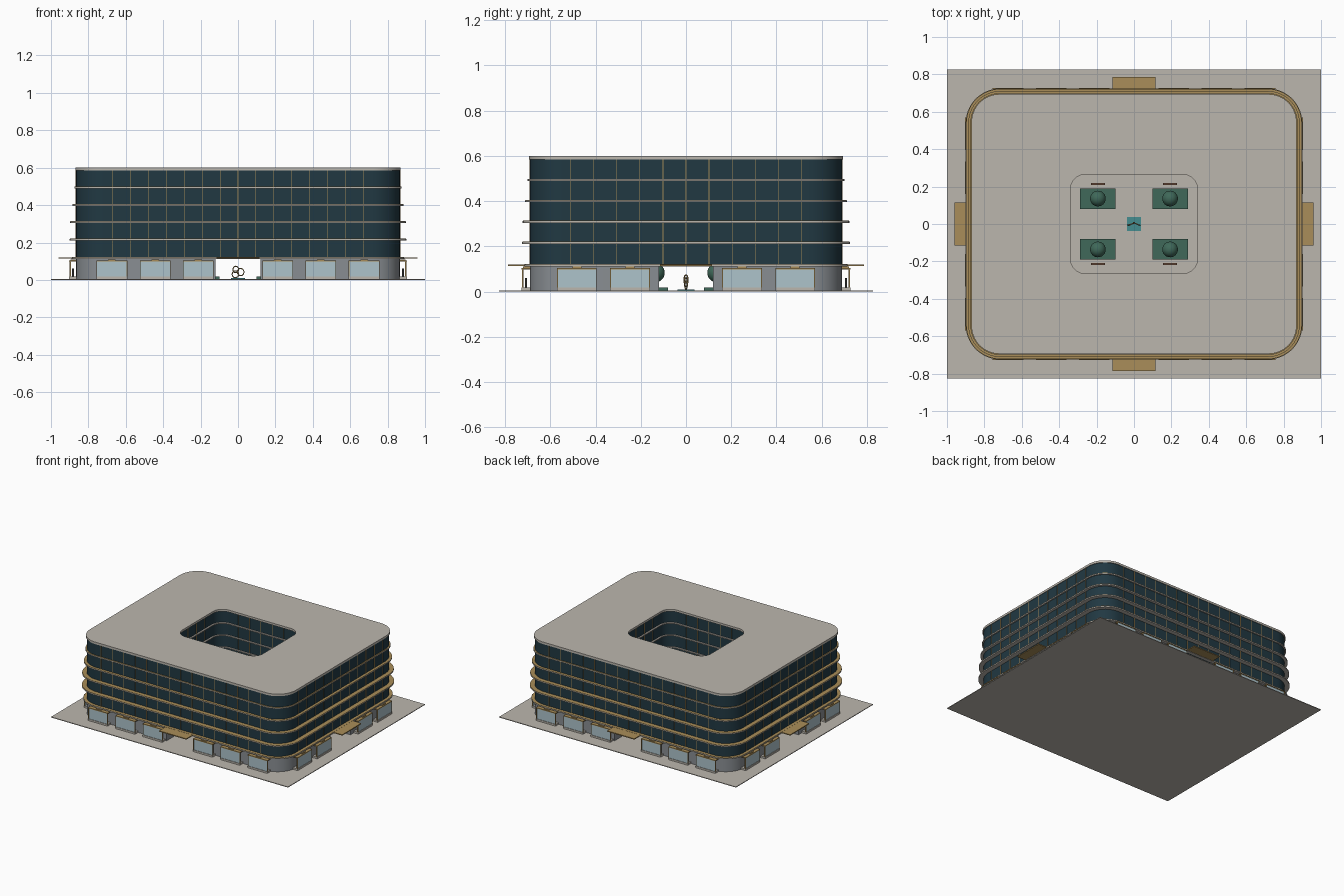
import bpy, bmesh, math
from mathutils import Matrix, Vector

if "Cube" in bpy.data.objects:
    bpy.data.objects.remove(bpy.data.objects["Cube"])


def material(name, rgb):
    m = bpy.data.materials.new(name)
    m.diffuse_color = (*rgb, 1)
    m.use_nodes = True
    m.node_tree.nodes["Principled BSDF"].inputs["Base Color"].default_value = m.diffuse_color
    return m


STONE = material("pale_stone", (0.50, 0.47, 0.42))
WALL = material("grey_wall", (0.25, 0.27, 0.29))
GLASS = material("dark_glass", (0.015, 0.04, 0.055))
PALE = material("shop_glass", (0.42, 0.55, 0.60))
BRASS = material("brass", (0.40, 0.27, 0.10))
GREEN = material("foliage", (0.05, 0.14, 0.10))
WATER = material("water", (0.06, 0.27, 0.28))
WOOD = material("wood", (0.20, 0.10, 0.06))
DARK = material("dark_metal", (0.03, 0.03, 0.03))


def finish(name, bm, mat):
    bmesh.ops.recalc_face_normals(bm, faces=bm.faces)
    me = bpy.data.meshes.new(name)
    bm.to_mesh(me)
    bm.free()
    me.polygons.foreach_set("use_smooth", [True] * len(me.polygons))
    me.set_sharp_from_angle(angle=math.radians(30))
    me.materials.append(mat)
    ob = bpy.data.objects.new(name, me)
    bpy.context.collection.objects.link(ob)
    return ob


def boxes(name, spans, mat):
    """One object from many boxes, each (x0, x1, y0, y1, z0, z1)."""
    bm = bmesh.new()
    for x0, x1, y0, y1, z0, z1 in spans:
        mtx = Matrix.Translation(((x0 + x1) / 2, (y0 + y1) / 2, (z0 + z1) / 2))
        mtx = mtx @ Matrix.Diagonal((abs(x1 - x0), abs(y1 - y0), z1 - z0, 1))
        bmesh.ops.create_cube(bm, size=1, matrix=mtx)
    return finish(name, bm, mat)


def arc(hx, hy, r, n=14):
    """Rounded corner of the +x +y quadrant, from the x side to the y side."""
    return [(hx - r + r * math.cos(i / n * math.pi / 2),
             hy - r + r * math.sin(i / n * math.pi / 2)) for i in range(n + 1)]


def rounded(hx, hy, r):
    a = arc(hx, hy, r)
    return (a + [(-x, y) for x, y in reversed(a)] + [(-x, -y) for x, y in a]
            + [(x, -y) for x, y in reversed(a)])


def ring(name, outer, inner, z0, z1, mat):
    """Rounded rectangular slab with a rounded rectangular hole."""
    bm = bmesh.new()
    loops = [[bm.verts.new((x, y, z)) for x, y in rounded(*shape)]
             for shape, z in ((outer, z0), (outer, z1), (inner, z1), (inner, z0))]
    n = len(loops[0])
    for k in range(4):
        a, b = loops[k], loops[(k + 1) % 4]
        for i in range(n):
            j = (i + 1) % n
            bm.faces.new((a[i], a[j], b[j], b[i]))
    return finish(name, bm, mat)


HX, HY, R = 0.865, 0.69, 0.15      # tower half sizes
CX, CY, CR = 0.34, 0.265, 0.08     # courtyard half sizes
GAP = 0.12                         # half width of the passages
COURT = (CX, CY, CR)
COURT_GLASS = (CX + 0.012, CY + 0.012, CR + 0.012)
SIGNS = [(sx, sy) for sx in (1, -1) for sy in (1, -1)]

# Ground plate
boxes("ground_plate", [(-1, 1, -0.826, 0.826, 0, 0.005)], STONE)

# Four ground floor blocks separated by the passages
quad = [(HX, GAP)] + arc(HX, HY, R) + [(GAP, HY), (GAP, CY)]
quad += list(reversed(arc(CX, CY, CR))) + [(CX, GAP)]
for k, (sx, sy) in enumerate(SIGNS):
    bm = bmesh.new()
    f = bm.faces.new([bm.verts.new((x * sx, y * sy, 0.005)) for x, y in quad])
    g = bmesh.ops.extrude_face_region(bm, geom=[f])
    bmesh.ops.translate(bm, vec=Vector((0, 0, 0.107)),
                        verts=[v for v in g["geom"] if isinstance(v, bmesh.types.BMVert)])
    finish(f"ground_block_{k}", bm, WALL)

# Glazed tower and roof
ring("tower_glass", (HX, HY, R), COURT_GLASS, 0.112, 0.588, GLASS)
ring("roof_slab", (HX + 0.004, HY + 0.004, R), COURT, 0.584, 0.6, STONE)

# Floor ledges with brass tops, wider towards the bottom
for k, (z, d) in enumerate([(0.118, 0.024), (0.217, 0.035), (0.310, 0.032),
                            (0.402, 0.021), (0.495, 0.010)]):
    ring(f"ledge_{k}", (HX + d, HY + d, R + d), COURT, z - 0.006, z + 0.002, STONE)
    ring(f"ledge_cap_{k}", (HX + d - 0.001, HY + d - 0.001, R + d),
         (HX - 0.01, HY - 0.01, R), z + 0.002, z + 0.004, BRASS)

# Vertical mullions outside and in the courtyard
w, p, za, zb = 0.0015, 0.003, 0.12, 0.586
fins = []
for s in (1, -1):
    for i in range(-7, 8):
        x = i * 0.096
        fins.append((x - w, x + w, s * (HY - p), s * (HY + p), za, zb))
        if abs(x) < 0.27:
            y = COURT_GLASS[1]
            fins.append((x - w, x + w, s * (y - p), s * (y + p), za, zb))
    for i in range(-5, 6):
        y = i * 0.102
        fins.append((s * (HX - p), s * (HX + p), y - w, y + w, za, zb))
        if abs(y) < 0.21:
            x = COURT_GLASS[0]
            fins.append((s * (x - p), s * (x + p), y - w, y + w, za, zb))
boxes("mullions", fins, BRASS)

# Shop windows: sill, glass, brass frame and display stand along each side
sills, panes, frames, stands = [], [], [], []


def shop(a, b, h, along_x, s):
    def place(t0, t1, d0, d1, z0, z1):
        lo, hi = s * (h + d0), s * (h + d1)
        return (t0, t1, lo, hi, z0, z1) if along_x else (lo, hi, t0, t1, z0, z1)
    m = (a + b) / 2
    sills.append(place(a, b, -0.002, 0.038, 0.005, 0.018))
    panes.append(place(a + 0.003, b - 0.003, 0.030, 0.034, 0.018, 0.098))
    frames.append(place(a, b, -0.002, 0.038, 0.098, 0.104))
    frames.append(place(a, a + 0.004, 0.029, 0.036, 0.018, 0.098))
    frames.append(place(b - 0.004, b, 0.029, 0.036, 0.018, 0.098))
    frames.append(place(m - 0.02, m + 0.02, 0.0, 0.03, 0.104, 0.110))
    stands.append(place(m - 0.006, m + 0.006, 0.012, 0.022, 0.018, 0.06))


for s in (1, -1):
    for side in (1, -1):
        for a, b in ((0.13, 0.295), (0.36, 0.525), (0.592, 0.757)):
            shop(*sorted((side * a, side * b)), HY, True, s)
        for a, b in ((0.16, 0.335), (0.395, 0.57)):
            shop(*sorted((side * a, side * b)), HX, False, s)
boxes("shop_sills", sills, STONE)
boxes("shop_glass", panes, PALE)
boxes("shop_frames", frames, BRASS)
boxes("display_stands", stands, DARK)

# Entrance canopies
c = 0.115
boxes("entrance_canopies",
      [(-c, c, s * (HY - 0.01), s * 0.787, 0.114, 0.121) for s in (1, -1)]
      + [(s * (HX - 0.01), s * 0.96, -c, c, 0.114, 0.121) for s in (1, -1)], BRASS)

# Courtyard planters, round trees, benches and pool
boxes("planters", [(sx * 0.1, sx * 0.288, sy * 0.08, sy * 0.19, 0.005, 0.018)
                   for sx, sy in SIGNS], GREEN)
boxes("benches", [(sx * 0.155, sx * 0.23, sy * 0.208, sy * 0.220, 0.005, 0.02)
                  for sx, sy in SIGNS], WOOD)
boxes("pool", [(-0.037, 0.037, -0.037, 0.037, 0.005, 0.009)], WATER)
trunks, crowns = bmesh.new(), bmesh.new()
for sx, sy in SIGNS:
    x, y = sx * 0.193, sy * 0.136
    bmesh.ops.create_cone(trunks, cap_ends=True, segments=10, radius1=0.007, radius2=0.005,
                          depth=0.04, matrix=Matrix.Translation((x, y, 0.035)))
    bmesh.ops.create_uvsphere(crowns, u_segments=24, v_segments=14, radius=0.042,
                              matrix=Matrix.Translation((x, y, 0.083)))
finish("tree_trunks", trunks, WOOD)
finish("tree_crowns", crowns, GREEN)

# Sculpture of interlocked rings above the pool
for k, (x, z, r, turn) in enumerate([(-0.012, 0.056, 0.017, 0.5), (0.014, 0.042, 0.019, -0.4),
                                     (-0.014, 0.030, 0.018, 0.3)]):
    bpy.ops.mesh.primitive_torus_add(location=(x, 0, z), rotation=(math.pi / 2, 0, turn),
                                     major_radius=r, minor_radius=0.003,
                                     major_segments=32, minor_segments=8)
    ob = bpy.context.object
    ob.name = f"sculpture_ring_{k}"
    ob.data.materials.append(BRASS)
    bpy.ops.object.shade_smooth()
